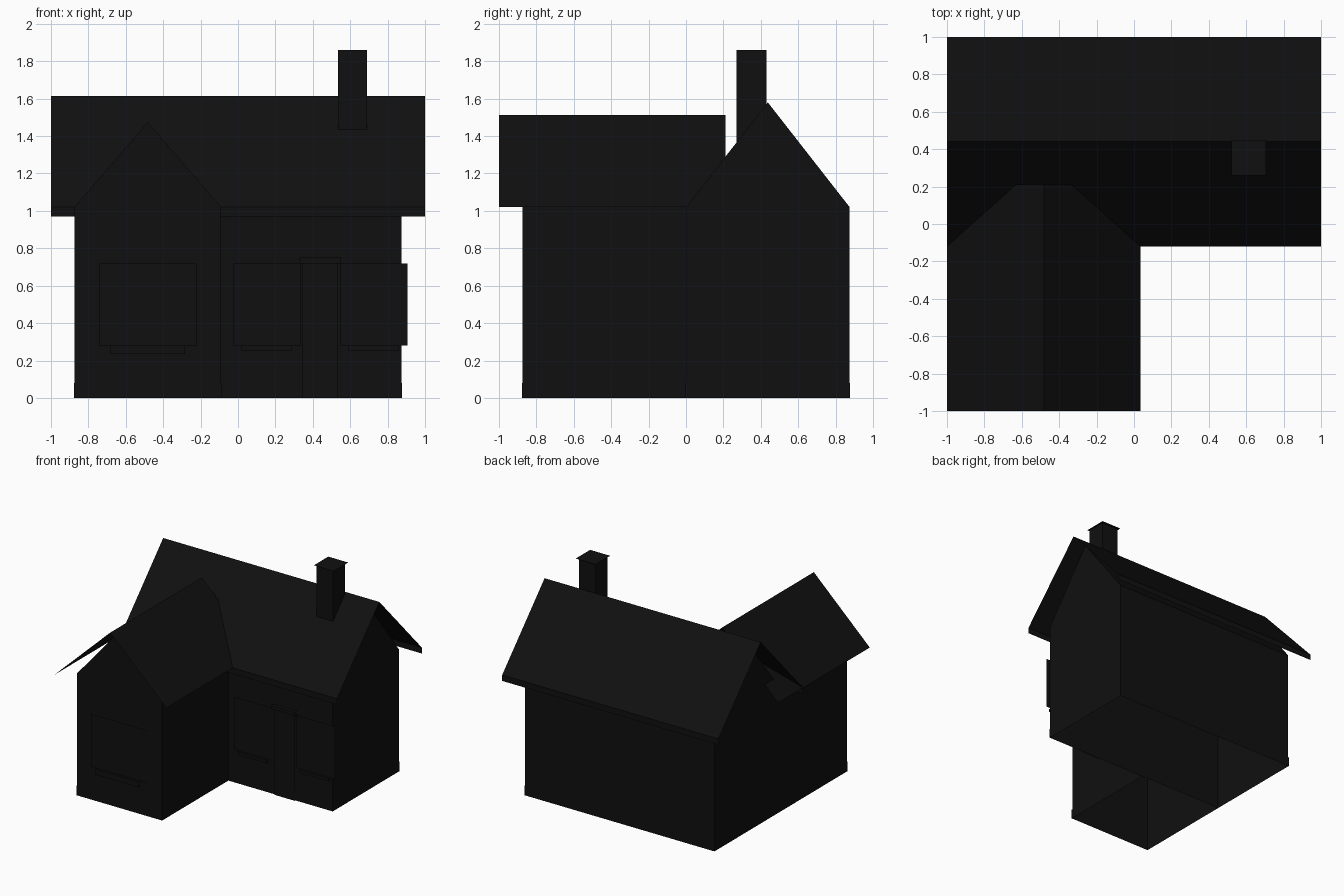
import bpy
from mathutils import Vector

if "Cube" in bpy.data.objects:
    bpy.data.objects.remove(bpy.data.objects["Cube"])

dark = bpy.data.materials.new("dark")
dark.diffuse_color = (0.005, 0.005, 0.005, 1)
dark.use_nodes = True
dark.node_tree.nodes["Principled BSDF"].inputs["Base Color"].default_value = dark.diffuse_color


def build(name, verts, faces):
    mesh = bpy.data.meshes.new(name)
    mesh.from_pydata(verts, [], faces)
    mesh.materials.append(dark)
    obj = bpy.data.objects.new(name, mesh)
    bpy.context.collection.objects.link(obj)
    return obj


def sweep(name, profile, axis, start, end, caps=False):
    """Sweep an open (across, z) profile along x or y; caps close the two ends."""
    def point(t, p):
        return (t, p[0], p[1]) if axis == 'x' else (p[0], t, p[1])
    n = len(profile)
    verts = [point(t, p) for t in (start, end) for p in profile]
    faces = [(i, n + i, n + i + 1, i + 1) for i in range(n - 1)]
    if caps:
        faces += [tuple(range(n)), tuple(range(2 * n - 1, n - 1, -1))]
    # sheets running from low to high along x face outward; flip those along y
    if axis == 'y':
        faces = [f[::-1] for f in faces]
    return build(name, verts, faces)


def gable(a, b, eave, peak):
    return [(a, 0), (a, eave), ((a + b) / 2, peak), (b, eave), (b, 0)]


def panel(name, x0, x1, z0, z1, y):
    return build(name, [(x0, y, z0), (x1, y, z0), (x1, y, z1), (x0, y, z1)], [(0, 1, 2, 3)])


def ledge(name, x0, x1, z0, z1, y, depth=0.03):
    # thin strip with underside, front and top
    sweep(name, [(y, z0), (y - depth, z0), (y - depth, z1), (y, z1)], 'x', x0, x1)


# Walls, open underneath
sweep("main_walls", gable(0, 0.875, 1.02, 1.58), 'x', -0.875, 0.875, True)
sweep("wing_walls", gable(-0.875, -0.09, 1.02, 1.475), 'y', -0.875, 0, True)

# Thin sheet roofs; the main roof has an eave strip
sweep("main_roof", [(-0.12, 0.97), (-0.12, 1.02), (0.44, 1.615), (1, 1.02), (1, 0.97)],
      'x', -1, 1)
sweep("wing_roof", [(-1, 1.02), (-0.4825, 1.512), (0.035, 1.02)], 'y', -1, 0.21)

# Base band following the L-shaped plan
e = 0.003
plan = [(-0.875 - e, -0.875 - e), (-0.09 + e, -0.875 - e), (-0.09 + e, -e),
        (0.875 + e, -e), (0.875 + e, 0.875 + e), (-0.875 - e, 0.875 + e)]
n = len(plan)
build("base_band", [(x, y, z) for z in (0, 0.08) for x, y in plan],
      [(i, (i + 1) % n, n + (i + 1) % n, n + i) for i in range(n)])

# Chimney shaft and flat overhanging cap
sweep("chimney", [(0.27, 1.35), (0.27, 1.86), (0.43, 1.86), (0.43, 1.35)], 'x', 0.535, 0.69, True)
build("chimney_cap", [(0.52, 0.26, 1.862), (0.705, 0.26, 1.862),
                      (0.705, 0.45, 1.862), (0.52, 0.45, 1.862)], [(0, 1, 2, 3)])

# Shuttered windows and their sills
for name, cx, half, sill, low, y in (("left", 0.155, 0.18, 0.135, 0.255, 0),
                                     ("right", 0.725, 0.18, 0.135, 0.255, 0),
                                     ("wing", -0.4825, 0.26, 0.2, 0.235, -0.875)):
    panel(name + "_window", cx - half, cx + half, 0.28, 0.72, y - 0.01)
    ledge(name + "_window_sill", cx - sill, cx + sill, low, 0.28, y)

# Front door with a small hood
panel("front_door", 0.345, 0.535, 0, 0.72, -0.012)
ledge("door_hood", 0.33, 0.55, 0.72, 0.75, 0)
